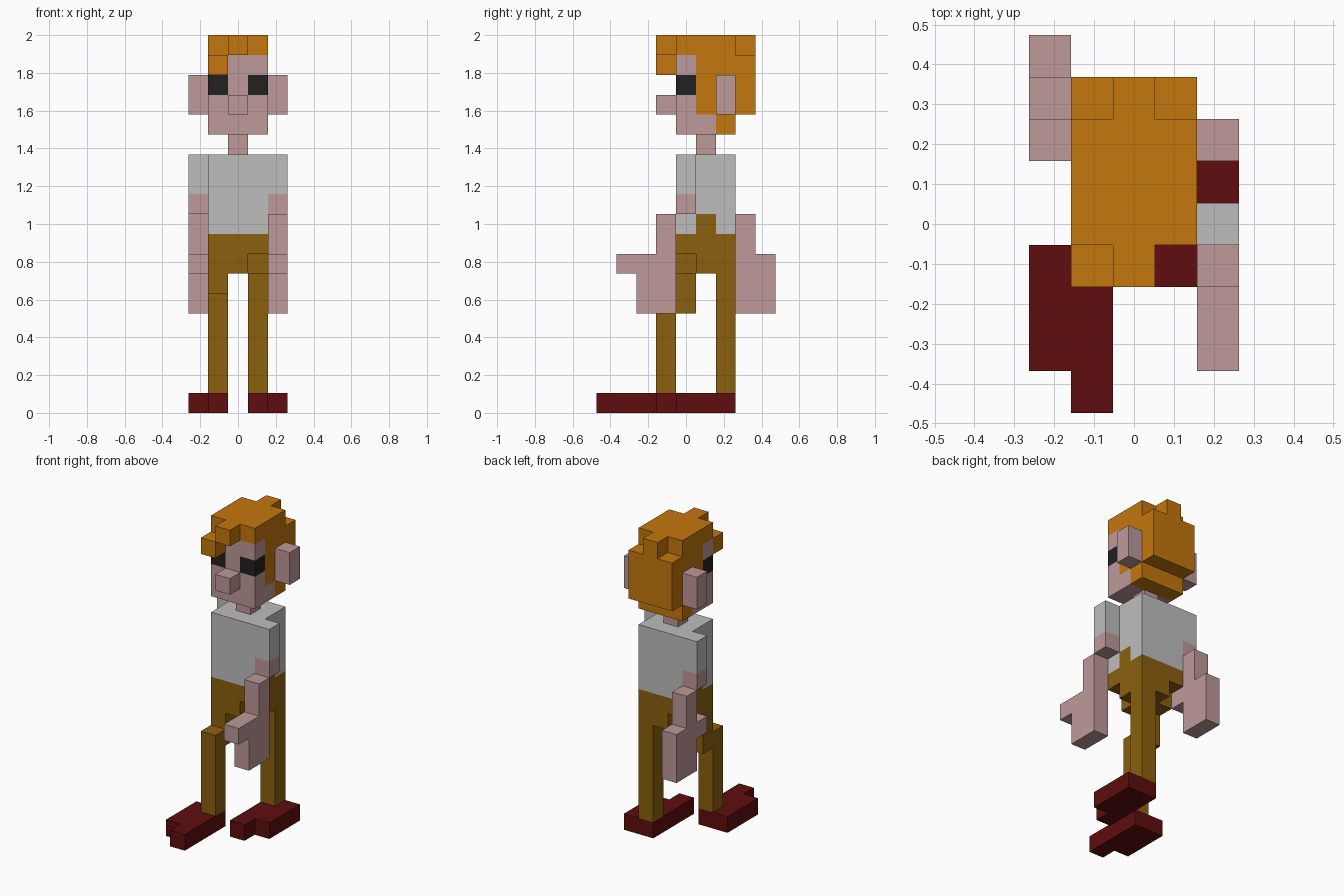
import bpy
import bmesh
from mathutils import Vector

if "Cube" in bpy.data.objects:
    bpy.data.objects.remove(bpy.data.objects["Cube"], do_unlink=True)

UNIT = 2 / 19                      # edge of one block
CENTRE = Vector((2.5, 4.5, 0))

COLOURS = {
    "hair_orange": (0.55, 0.184, 0.004),
    "skin_pink": (0.515, 0.32, 0.315),
    "eye_black": (0.015, 0.015, 0.015),
    "shirt_grey": (0.52, 0.515, 0.515),
    "trouser_brown": (0.258, 0.117, 0.004),
    "shoe_red": (0.112, 0.004, 0.004),
}


def make_material(name, rgb):
    mat = bpy.data.materials.new(name)
    mat.use_nodes = True
    mat.diffuse_color = (*rgb, 1)
    bsdf = mat.node_tree.nodes["Principled BSDF"]
    bsdf.inputs["Base Color"].default_value = (*rgb, 1)
    return mat


materials = {name: make_material(name, rgb) for name, rgb in COLOURS.items()}
cells = {}                         # block position -> (part, colour)


def fill(part, colour, x, y, z):
    """Fill a box of blocks; later boxes replace earlier ones."""
    for i in range(*x):
        for j in range(*y):
            for k in range(*z):
                cells[i, j, k] = (part, colour)


def mirror(x):
    return (5 - x[1], 5 - x[0])


# Head, face and ears
fill("head", "skin_pink", (1, 4), (4, 7), (14, 18))
fill("nose", "skin_pink", (2, 3), (3, 4), (15, 16))
fill("neck", "skin_pink", (2, 3), (5, 6), (13, 14))
for side, x_eye, x_ear in (("left", (3, 4), (4, 5)), ("right", (1, 2), (0, 1))):
    fill(side + "_eye", "eye_black", x_eye, (4, 5), (16, 17))
    fill(side + "_ear", "skin_pink", x_ear, (6, 7), (15, 17))

# Hair: crown, sides, nape, back, rear tuft, fringe, loose lock
for x, y, z in (
    ((1, 4), (4, 7), (18, 19)),
    ((1, 4), (5, 7), (15, 18)),
    ((1, 4), (6, 7), (14, 15)),
    ((1, 4), (7, 8), (15, 18)),
    ((2, 3), (7, 8), (18, 19)),
    ((2, 3), (3, 4), (18, 19)),
    ((1, 2), (3, 4), (17, 18)),
):
    fill("hair", "hair_orange", x, y, z)

# Shirt, and trousers with a raised waist at the hips
fill("shirt", "shirt_grey", (1, 4), (4, 7), (9, 13))
fill("trousers", "trouser_brown", (1, 4), (4, 7), (8, 9))
fill("trousers", "trouser_brown", (1, 4), (5, 6), (7, 8))
fill("trousers", "trouser_brown", (2, 3), (4, 7), (7, 8))
fill("trousers", "trouser_brown", (1, 4), (5, 6), (9, 10))

# Right leg bent forward, left leg straight behind
fill("right_leg", "trouser_brown", (1, 2), (4, 5), (5, 8))
fill("right_leg", "trouser_brown", (1, 2), (3, 4), (1, 6))
fill("left_leg", "trouser_brown", (3, 4), (6, 7), (1, 8))

# Shoes: long inner row, short outer row
for side, step in (("right", 0), ("left", 3)):
    inner, outer = (1, 2), (0, 1)
    if side == "left":
        inner, outer = mirror(inner), mirror(outer)
    fill(side + "_shoe", "shoe_red", inner, (step, step + 4), (0, 1))
    fill(side + "_shoe", "shoe_red", outer, (step + 1, step + 4), (0, 1))

# Arms: the left swings forward, the right swings back
for side, x, shoulder, wrist in (("left", (4, 5), 4, 3), ("right", (0, 1), 6, 7)):
    hand = 2 if side == "left" else 7
    fill(side + "_sleeve", "shirt_grey", x, (shoulder, shoulder + 1), (11, 13))
    fill(side + "_arm", "skin_pink", x, (shoulder, shoulder + 1), (10, 11))
    fill(side + "_arm", "skin_pink", x, (wrist, wrist + 1), (8, 10))
    fill(side + "_hand", "skin_pink", x, (hand, hand + 2), (5, 8))
    fill(side + "_thumb", "skin_pink", x, (hand - 1, hand), (7, 8))


def build(part):
    """Make one object from the exposed faces of a part's blocks."""
    mine = {c: col for c, (name, col) in cells.items() if name == part}
    bm = bmesh.new()
    for cell in mine:
        mid = Vector(cell) + Vector((0.5, 0.5, 0.5))
        for axis in range(3):
            for sign in (-1, 1):
                n = Vector((0, 0, 0))
                n[axis] = sign
                if tuple(int(a + b) for a, b in zip(cell, n)) in cells:
                    continue
                u = Vector((0, 0, 0))
                u[(axis + 1) % 3] = 0.5
                v = n.cross(u)
                corners = (-u - v, u - v, u + v, v - u)
                bm.faces.new([bm.verts.new((mid + n / 2 + c - CENTRE) * UNIT)
                              for c in corners])
    bmesh.ops.remove_doubles(bm, verts=bm.verts, dist=UNIT / 100)
    bmesh.ops.dissolve_limit(bm, angle_limit=0.01, verts=bm.verts, edges=bm.edges)
    mesh = bpy.data.meshes.new(part)
    bm.to_mesh(mesh)
    bm.free()
    mesh.materials.append(materials[next(iter(mine.values()))])
    bpy.context.collection.objects.link(bpy.data.objects.new(part, mesh))


for part in dict.fromkeys(name for name, _ in cells.values()):
    build(part)
